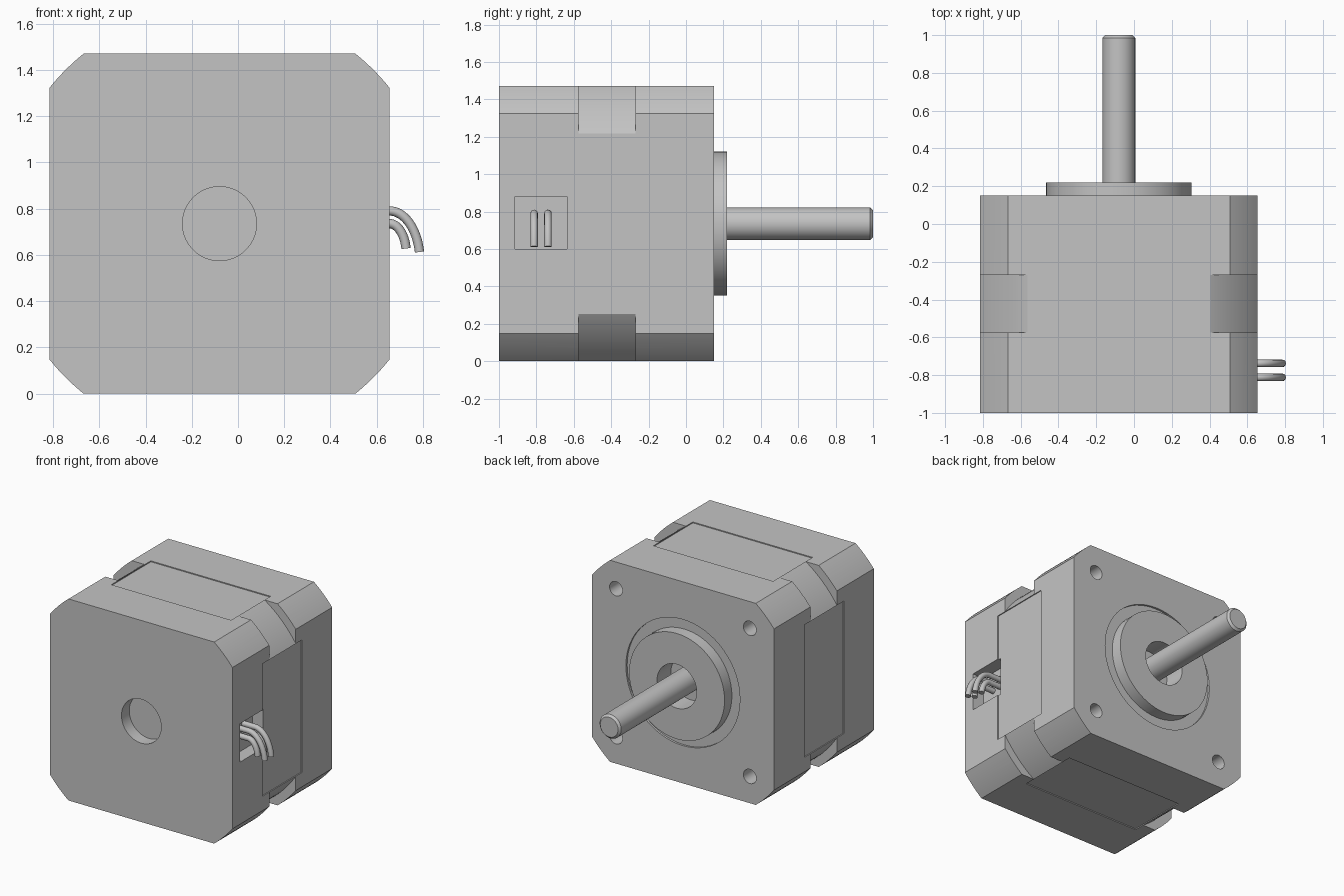
import bpy, bmesh, math
from mathutils import Vector

if "Cube" in bpy.data.objects:
    bpy.data.objects.remove(bpy.data.objects["Cube"], do_unlink=True)

CX, CZ = -0.08, 0.735          # motor axis, parallel to y
HALF = 0.735                   # half width of the square case
Y0, Y1 = -1.0, 0.15            # case ends

grey = bpy.data.materials.new("satin_grey")
grey.use_nodes = True
GREY = (0.55, 0.55, 0.55, 1)
grey.diffuse_color = GREY
grey.node_tree.nodes["Principled BSDF"].inputs["Base Color"].default_value = GREY


def finish(name, bm):
    bmesh.ops.remove_doubles(bm, verts=bm.verts, dist=1e-5)
    bmesh.ops.recalc_face_normals(bm, faces=bm.faces)
    me = bpy.data.meshes.new(name)
    bm.to_mesh(me)
    bm.free()
    me.materials.append(grey)
    ob = bpy.data.objects.new(name, me)
    bpy.context.collection.objects.link(ob)
    return ob


def smooth(ob, angle=25):
    bpy.ops.object.select_all(action='DESELECT')
    ob.select_set(True)
    bpy.context.view_layer.objects.active = ob
    bpy.ops.object.shade_smooth_by_angle(angle=math.radians(angle))


def lathe(name, profile, closed=False, x=CX, z=CZ, segs=64):
    """Spin (radius, y) points round an axis parallel to y."""
    bm = bmesh.new()
    vs = [bm.verts.new((x + r, y, z)) for r, y in profile]
    pairs = list(zip(vs, vs[1:])) + ([(vs[-1], vs[0])] if closed else [])
    edges = [bm.edges.new(p) for p in pairs]
    bmesh.ops.spin(bm, geom=vs + edges, cent=(x, 0, z), axis=(0, 1, 0),
                   angle=math.tau, steps=segs)
    return finish(name, bm)


def rod(name, r, a, b, **kw):
    return lathe(name, [(0, a), (r, a), (r, b), (0, b)], **kw)


def box(name, lo, hi):
    bm = bmesh.new()
    bmesh.ops.create_cube(bm, size=1)
    lo, hi = Vector(lo), Vector(hi)
    for v in bm.verts:
        v.co = (lo + hi) / 2 + v.co * (hi - lo)
    return finish(name, bm)


def cut(ob, cutter):
    """Subtract the cutter and discard it."""
    mod = ob.modifiers.new("cut", 'BOOLEAN')
    mod.operation, mod.solver, mod.object = 'DIFFERENCE', 'EXACT', cutter
    dg = bpy.context.evaluated_depsgraph_get()
    old = ob.data
    new = bpy.data.meshes.new_from_object(ob.evaluated_get(dg))
    ob.modifiers.clear()
    ob.data = new
    bpy.data.meshes.remove(old)
    bpy.data.objects.remove(cutter, do_unlink=True)


# Case: square with corners turned to a large arc
R = math.hypot(HALF, 0.588)
start = math.atan2(0.588, HALF)
bm = bmesh.new()
ring = []
for quarter in range(4):
    for i in range(9):
        a = quarter * math.pi / 2 + start + (math.pi / 2 - 2 * start) * i / 8
        ring.append(bm.verts.new((CX + R * math.cos(a), Y0, CZ + R * math.sin(a))))
face = bm.faces.new(ring)
ext = bmesh.ops.extrude_face_region(bm, geom=[face])
top = [g for g in ext["geom"] if isinstance(g, bmesh.types.BMVert)]
bmesh.ops.translate(bm, verts=top, vec=(0, Y1 - Y0, 0))
case = finish("motor_case", bm)

# Corner notches that expose the round core
cut(case, lathe("notch_cutter", [(0.88, -0.575), (1.2, -0.575), (1.2, -0.27), (0.88, -0.27)],
                closed=True, segs=128))

# Shallow panel on each of the four sides
D, W, PA, PB = 0.007, 0.483, -0.655, -0.2
for s in (-1, 1):
    a, b = sorted((s * (HALF - D), s * (HALF + 0.1)))
    cut(case, box("panel_cutter", (CX + a, PA, CZ - W), (CX + b, PB, CZ + W)))
    cut(case, box("panel_cutter", (CX - W, PA, CZ + a), (CX + W, PB, CZ + b)))

# Round recesses in both ends, and the wire opening
cut(case, rod("groove_cutter", 0.46, 0.135, 0.3))
cut(case, rod("shaft_hole_cutter", 0.16, 0.06, 0.3))
cut(case, rod("front_hole_cutter", 0.16, -1.2, -0.91))
cut(case, box("wire_opening_cutter", (0.56, -0.915, 0.6), (0.8, -0.635, 0.88)))

# Four mounting holes
for sx in (-1, 1):
    for sz in (-1, 1):
        cut(case, rod("screw_hole_cutter", 0.052, 0.0, 0.3,
                      x=CX + sx * 0.54, z=CZ + sz * 0.54, segs=24))
smooth(case)

# Raised centring ring and shaft
smooth(lathe("pilot_ring", [(0.16, 0.13), (0.385, 0.13), (0.385, 0.22), (0.16, 0.22)], closed=True))
smooth(lathe("shaft", [(0, 0.03), (0.087, 0.03), (0.087, 0.985), (0.072, 1.0), (0, 1.0)], segs=48))


def wire(name, y, zc, rx, rz):
    """Lead that leaves the opening and droops in a quarter arc."""
    cu = bpy.data.curves.new(name, 'CURVE')
    cu.dimensions = '3D'
    cu.bevel_depth, cu.bevel_resolution, cu.use_fill_caps = 0.02, 4, True
    x0 = CX + HALF
    pts = [(0.55, y, zc + rz)]
    for i in range(17):
        t = math.radians(90 - 80 * i / 16)
        pts.append((x0 + rx * math.cos(t), y, zc + rz * math.sin(t)))
    sp = cu.splines.new('POLY')
    sp.points.add(len(pts) - 1)
    for p, co in zip(sp.points, pts):
        p.co = (*co, 1)
    tmp = bpy.data.objects.new(name, cu)
    bpy.context.collection.objects.link(tmp)
    dg = bpy.context.evaluated_depsgraph_get()
    me = bpy.data.meshes.new_from_object(tmp.evaluated_get(dg))
    bpy.data.objects.remove(tmp, do_unlink=True)
    me.materials.clear()
    me.materials.append(grey)
    ob = bpy.data.objects.new(name, me)
    bpy.context.collection.objects.link(ob)
    smooth(ob, 40)


# Two pairs of nested leads
for label, y in (("front", -0.812), ("back", -0.738)):
    wire(label + "_outer_wire", y, 0.575, 0.132, 0.215)
    wire(label + "_inner_wire", y, 0.605, 0.073, 0.13)
